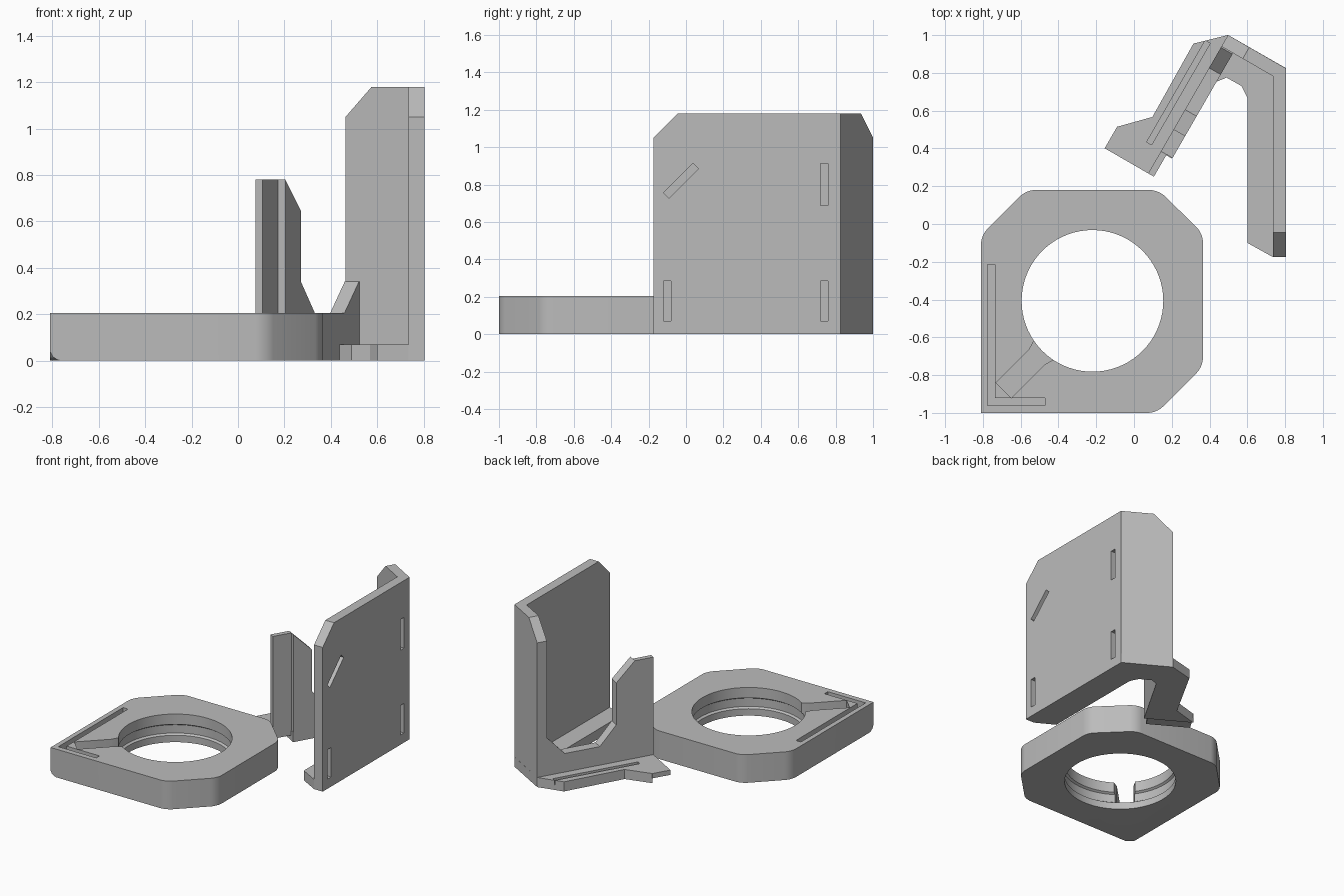
import bpy, bmesh, math
from mathutils import Matrix, Vector

if "Cube" in bpy.data.objects:
    bpy.data.objects.remove(bpy.data.objects["Cube"], do_unlink=True)

grey = bpy.data.materials.new("plain grey")
grey.use_nodes = True
grey.diffuse_color = (0.5, 0.5, 0.5, 1)
grey.node_tree.nodes["Principled BSDF"].inputs["Base Color"].default_value = (0.5, 0.5, 0.5, 1)

X, Y, Z = Vector((1, 0, 0)), Vector((0, 1, 0)), Vector((0, 0, 1))
ALONG = Vector((0.5, 0.866, 0)).normalized()     # along the slanted wall
ACROSS = Vector((ALONG.y, -ALONG.x, 0))          # across it, towards the panel
FOOT = Vector((0.075, 0.268, 0))                 # outer front corner of that wall


def finish(bm, name):
    bmesh.ops.recalc_face_normals(bm, faces=bm.faces)
    mesh = bpy.data.meshes.new(name)
    bm.to_mesh(mesh)
    bm.free()
    mesh.materials.append(grey)
    obj = bpy.data.objects.new(name, mesh)
    bpy.context.collection.objects.link(obj)
    return obj


def prism_mesh(pts, start, depth, origin=Vector(), a=X, b=Y, c=Z):
    """Profile in the a-b plane, extruded along c."""
    bm = bmesh.new()
    face = bm.faces.new([bm.verts.new(origin + a * p + b * q + c * start) for p, q in pts])
    ext = bmesh.ops.extrude_face_region(bm, geom=[face])["geom"]
    bmesh.ops.translate(bm, vec=c * depth, verts=[g for g in ext if isinstance(g, bmesh.types.BMVert)])
    return bm


def prism(name, *args, **kw):
    return finish(prism_mesh(*args, **kw), name)


def box(a0, a1, b0, b1):
    return [(a0, b0), (a1, b0), (a1, b1), (a0, b1)]


def cut(obj, cutter):
    cutter.hide_render = True
    mod = obj.modifiers.new("cut", "BOOLEAN")
    mod.operation, mod.solver, mod.object = "DIFFERENCE", "EXACT", cutter
    bpy.context.view_layer.objects.active = obj
    bpy.ops.object.modifier_apply(modifier=mod.name)
    bpy.data.objects.remove(cutter, do_unlink=True)


def wall_xy(u, v):
    p = FOOT + ALONG * u + ACROSS * v
    return p.x, p.y


# Ring block: chamfered plate with rounded upright edges, one corner left square
outline = [(-0.81, -1), (0.12, -1), (0.365, -0.755), (0.365, -0.05),
           (0.13, 0.18), (-0.57, 0.18), (-0.81, -0.06)]
bm = prism_mesh(outline, 0, 0.205)
upright = [e for e in bm.edges
           if abs(e.verts[0].co.z - e.verts[1].co.z) > 0.1 and e.verts[0].co.xy.length < 1.2]
bmesh.ops.bevel(bm, geom=upright, offset=0.045, segments=5, profile=0.5, affect="EDGES")
# Rounded underside of the square corner
diag = Vector((1, 1, 0)).normalized()
corner = Vector((-0.81, -1, 0))
for deg in (20, 45, 70):
    t = math.radians(deg)
    normal = -diag * math.cos(t) - Z * math.sin(t)
    point = corner + diag * 0.036 * (1 - math.cos(t)) + Z * 0.05 * (1 - math.sin(t))
    cutg = bmesh.ops.bisect_plane(bm, geom=bm.verts[:] + bm.edges[:] + bm.faces[:],
                                  plane_co=point, plane_no=normal, clear_outer=True)["geom_cut"]
    bmesh.ops.holes_fill(bm, edges=[e for e in bm.edges if e.is_boundary], sides=0)
ring = finish(bm, "ring_block")

# Round opening with a shallow groove inside
bm = bmesh.new()
profile = [(0, -0.1), (0.375, -0.1), (0.375, 0.05), (0.39, 0.06),
           (0.39, 0.12), (0.375, 0.13), (0.375, 0.3), (0, 0.3)]
vs = [bm.verts.new((r, 0, z)) for r, z in profile]
es = [bm.edges.new(pair) for pair in zip(vs, vs[1:])]
bmesh.ops.spin(bm, geom=vs + es, cent=(0, 0, 0), axis=Z, angle=math.tau, steps=72)
bmesh.ops.remove_doubles(bm, verts=bm.verts, dist=0.0005)
bmesh.ops.translate(bm, vec=(-0.22, -0.407, 0), verts=bm.verts)
cut(ring, finish(bm, "opening_cutter"))

# L-shaped slot and diagonal channel in the top
slot = [(-0.775, -0.96), (-0.47, -0.96), (-0.47, -0.922), (-0.735, -0.922),
        (-0.735, -0.215), (-0.775, -0.215)]
cut(ring, prism("slot_cutter", slot, 0.1, 0.3))
half = [(0, 0.057), (0.25, 0.057), (0.3, 0.072), (0.45, 0.072)]
channel = half + [(p, -q) for p, q in reversed(half)]
cut(ring, prism("channel_cutter", channel, 0.05, 0.3, origin=Vector((-0.69, -0.88, 0)),
                a=diag, b=Vector((-diag.y, diag.x, 0))))

# Tall side panel with blind slots in its outer face
panel = prism("side_panel", [(-0.175, 0), (0.825, 0), (0.825, 1.18), (-0.045, 1.18), (-0.175, 1.05)],
              0.735, 0.07, a=Y, b=Z, c=X)
for y, z, tilt in ((0.74, 0.80, 0), (0.74, 0.173, 0), (-0.1, 0.173, 0), (-0.027, 0.82, -45)):
    turn = Matrix.Rotation(math.radians(tilt), 3, "X")
    cut(panel, prism("panel_slot_cutter", box(-0.02, 0.02, -0.112, 0.112), 0.77, 0.1,
                     origin=Vector((0, y, z)), a=turn @ Y, b=turn @ Z, c=X))

# Back flange, chamfered at its free top corner
prism("back_flange", [(0, 0), (0.352, 0), (0.352, 1.18), (0.13, 1.18), (0, 1.05)],
      0.776, 0.07, origin=FOOT, a=ACROSS, b=Z, c=ALONG)

# Slanted wall: post, low valley and rise to the flange
prism("slanted_wall", [(0.135, 0), (0.135, 0.78), (0.27, 0.645), (0.27, 0.34), (0.39, 0.205),
                       (0.645, 0.205), (0.77, 0.34), (0.846, 0.34), (0.846, 0)],
      0, 0.071, origin=FOOT, a=ALONG, b=Z, c=ACROSS)
prism("post_lap", box(0, 0.135, 0.035, 0.78), 0, 0.035, origin=FOOT, a=ALONG, b=Z, c=ACROSS)

# Base plate with its long groove, and the thin lap at its tip
base = prism("base_plate", [(0.805, -0.175), (0.805, 0.825), wall_xy(0.846, 0), wall_xy(0.715, -0.136),
                            wall_xy(0.27, -0.13), wall_xy(0.131, -0.266), wall_xy(0.131, 0.07),
                            wall_xy(0.6, 0.07), (0.49, 0.775), (0.57, 0.73), (0.6, 0.67),
                            (0.6, -0.1), (0.735, -0.175)], 0, 0.07)
cut(base, prism("groove_cutter", box(0.14, 0.76, -0.09, -0.06), 0.035, 0.1,
                origin=FOOT, a=ALONG, b=ACROSS))
prism("base_lap", box(0, 0.132, -0.266, 0.035), 0.035, 0.035, origin=FOOT, a=ALONG, b=ACROSS)

# Smooth the round surfaces of the ring block only
bpy.ops.object.select_all(action="DESELECT")
ring.select_set(True)
bpy.context.view_layer.objects.active = ring
bpy.ops.object.shade_smooth_by_angle(angle=math.radians(28))
